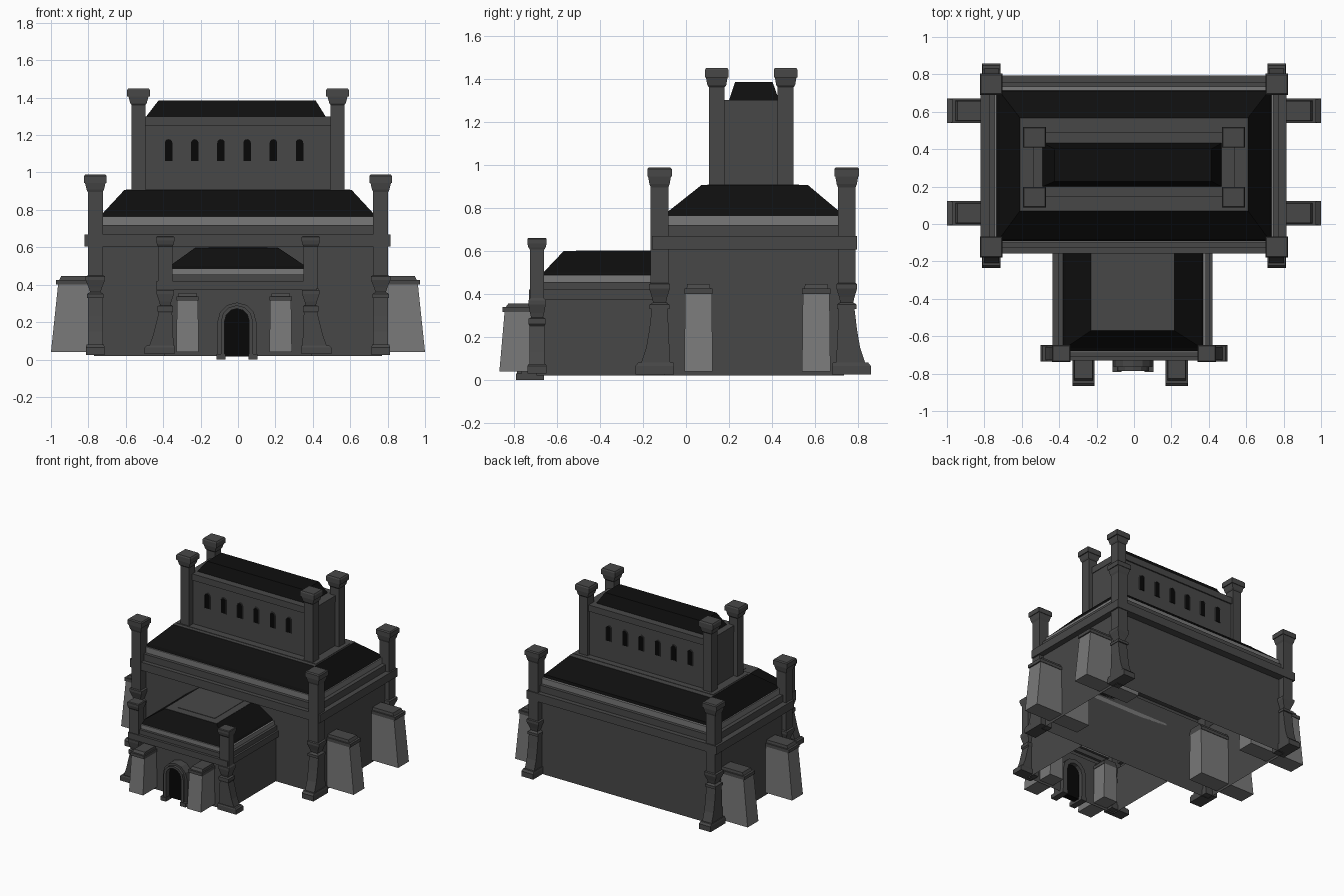
import bpy, bmesh
from math import cos, sin, pi

if "Cube" in bpy.data.objects:
    bpy.data.objects.remove(bpy.data.objects["Cube"])


def material(name, v):
    m = bpy.data.materials.new(name)
    m.diffuse_color = (v, v, v, 1)
    m.use_nodes = True
    m.node_tree.nodes["Principled BSDF"].inputs["Base Color"].default_value = m.diffuse_color
    return m


STONE = material("dark_stone", 0.064)
LIGHT = material("pale_stone", 0.19)
ROOF = material("black_slate", 0.0045)
VOID = material("opening", 0.002)


def finish(name, bm, mat):
    bmesh.ops.recalc_face_normals(bm, faces=bm.faces)
    me = bpy.data.meshes.new(name)
    bm.to_mesh(me)
    bm.free()
    me.materials.append(mat)
    ob = bpy.data.objects.new(name, me)
    bpy.context.collection.objects.link(ob)
    return ob


def loft(name, rings, mat=STONE, bottom=True, top=True):
    """Stack of rectangles (z, x0, x1, y0, y1) skinned together, ends capped on request."""
    bm = bmesh.new()
    loops = [[bm.verts.new((x, y, z)) for x, y in ((a, c), (b, c), (b, d), (a, d))]
             for z, a, b, c, d in rings]
    for lo, hi in zip(loops, loops[1:]):
        for i in range(4):
            j = (i + 1) % 4
            bm.faces.new((lo[i], lo[j], hi[j], hi[i]))
    if bottom:
        bm.faces.new(loops[0][::-1])
    if top:
        bm.faces.new(loops[-1])
    return finish(name, bm, mat)


def box(name, x0, x1, y0, y1, z0, z1, mat=STONE, **caps):
    return loft(name, [(z0, x0, x1, y0, y1), (z1, x0, x1, y0, y1)], mat, **caps)


def arch(cx, half, z0, top, n=8):
    """Outline of a round-headed opening, foot to foot, in x and z."""
    arc = [(cx + half * cos(pi * i / n), top - half + half * sin(pi * i / n)) for i in range(n + 1)]
    return [(cx + half, z0)] + arc + [(cx - half, z0)]


def plate(name, pts, y0, y1, mat):
    """Extrude an x-z outline along y."""
    bm = bmesh.new()
    f = bm.faces.new([bm.verts.new((x, y0, z)) for x, z in pts])
    g = bmesh.ops.extrude_face_region(bm, geom=[f])["geom"]
    bmesh.ops.translate(bm, vec=(0, y1 - y0, 0), verts=[v for v in g if isinstance(v, bmesh.types.BMVert)])
    return finish(name, bm, mat)


def surround(name, inner, outer, y0, y1, mat=STONE):
    """Hollow arch frame between two outlines with equal point counts."""
    bm = bmesh.new()
    rows = [[bm.verts.new((p[0], y, p[1])) for y, p in ((y0, a), (y0, b), (y1, b), (y1, a))]
            for a, b in zip(inner, outer)]
    for a, b in zip(rows, rows[1:]):
        for i in range(4):
            j = (i + 1) % 4
            bm.faces.new((a[i], a[j], b[j], b[i]))
    bm.faces.new(rows[0])
    bm.faces.new(rows[-1][::-1])
    return finish(name, bm, mat)


def pier(name, cx, cy, axis, sign, prof):
    """Corner pier: profile rows are (z, half width, outward reach, inward reach)."""
    rings = []
    for z, w, out, inn in prof:
        lo, hi = (-inn, out) if sign > 0 else (-out, inn)
        if axis == "y":
            rings.append((z, cx - w, cx + w, cy + lo, cy + hi))
        else:
            rings.append((z, cx + lo, cx + hi, cy - w, cy + w))
    return loft(name, rings)


# Main hall: hollow shell of walls, cornice and parapet, then pale eave and hipped roof
W, C, P = (-.77, .77, -.10, .735), (-.82, .815, -.158, .795), (-.775, .775, -.125, .76)
loft("hall_shell", [(.02, *W), (.605, *W), (.605, *C), (.668, *C), (.668, *P), (.72, *P),
                    (.72, -.745, .745, -.10, .735)], bottom=False, top=False)
loft("hall_eave", [(.72, -.745, .745, -.10, .735), (.765, -.745, .745, -.10, .735),
                   (.765, -.735, .735, -.09, .715)], LIGHT, bottom=False, top=False)
loft("hall_roof", [(.765, -.735, .735, -.09, .715), (.785, -.72, .72, -.08, .71),
                   (.904, -.61, .61, .07, .568)], ROOF, bottom=False, top=False)
box("hall_roof_deck", -.61, .61, .07, .568, .903, .906)

# Hall corner piers with flared feet and capitals
hall_prof = [(.025, .05, .112, .068), (.065, .05, .112, .068), (.08, .046, .1, .065), (.08, .04, .085, .05),
             (.15, .04, .062, .046), (.23, .04, .048, .042), (.33, .04, .036, .038),
             (.33, .045, .046, .046), (.35, .045, .046, .046), (.36, .028, .03, .03), (.385, .036, .036, .036),
             (.425, .052, .048, .048), (.445, .052, .048, .048), (.45, .04, .041, .041),
             (.895, .04, .041, .041), (.91, .047, .047, .047), (.945, .055, .053, .053),
             (.945, .061, .057, .057), (.98, .061, .057, .057), (.988, .054, .05, .05)]
for sx in (-1, 1):
    for cy, sy in ((-.123, -1), (.747, 1)):
        pier("hall_pier", sx * .763, cy, "y", sy, hall_prof)

# Clerestory tower: walls, cornice and roof
T, K = (-.535, .535, .155, .478), (-.54, .54, .145, .488)
loft("tower_walls", [(.9, *T), (1.25, *T), (1.25, *K), (1.30, *K)], bottom=False)
box("tower_base", -.60, .60, .10, .525, .903, .909)
loft("tower_roof", [(1.30, -.49, .468, .20, .432), (1.385, -.425, .415, .228, .402)], ROOF, bottom=False)

# Tower corner piers
tower_prof = [(.9, .037, .037, .037), (1.36, .037, .037, .037), (1.37, .044, .044, .044),
              (1.405, .053, .05, .05), (1.405, .061, .055, .055), (1.44, .061, .055, .055), (1.45, .055, .05, .05)]
for sx in (-1, 1):
    for cy in (.143, .463):
        pier("tower_pier", sx * .532, cy, "y", 1, tower_prof)

# Arched tower windows on both long sides
for i in range(6):
    x = -.371 + .14 * i
    for y, s in ((.155, -1), (.478, 1)):
        plate("tower_window", arch(x, .02, 1.06, 1.178, 6), y, y + s * .003, VOID)
        surround("window_frame", arch(x, .02, 1.06, 1.178, 6), arch(x, .024, 1.06, 1.182, 6), y, y + s * .006)

# Front wing: hollow shell with stepped cornice, pale eave and roof
W, C, P, E = (-.395, .395, -.695, -.10), (-.435, .42, -.73, -.10), (-.405, .405, -.71, -.10), (-.385, .385, -.69, -.10)
loft("wing_shell", [(.02, *W), (.372, *W), (.372, *C), (.42, *C), (.42, *P), (.455, *P), (.455, *E)],
     bottom=False, top=False)
loft("wing_eave", [(.455, *E), (.487, *E), (.487, -.38, .37, -.68, -.10)], LIGHT, bottom=False, top=False)
loft("wing_roof", [(.487, -.38, .37, -.68, -.10), (.50, -.365, .36, -.662, -.10),
                   (.597, -.23, .215, -.57, -.10)], ROOF, bottom=False, top=False)
box("wing_roof_deck", -.23, .215, -.57, -.10, .596, .599)
box("wing_deck_panel", -.158, .158, -.51, -.10, .597, .602)

# Wing corner piers, flared sideways
wing_prof = [(.03, .044, .11, .05), (.065, .044, .11, .05), (.075, .04, .1, .05), (.075, .034, .085, .045),
             (.13, .034, .065, .042), (.25, .034, .035, .037), (.26, .04, .042, .042),
             (.285, .04, .042, .042), (.29, .027, .028, .028), (.31, .033, .033, .033),
             (.35, .04, .046, .046), (.37, .04, .046, .046), (.38, .033, .04, .04), (.605, .033, .04, .04),
             (.615, .04, .044, .044), (.635, .045, .049, .049), (.655, .045, .049, .049), (.66, .04, .044, .044)]
for sx in (-1, 1):
    pier("wing_pier", sx * .389, -.692, "x", sx, wing_prof)

# Side buttresses: battered pale body running into the hall, with stepped cap
for sx in (-1, 1):
    for y in (.058, .605):
        def ring(z, reach, h):
            a, b = sorted((sx * .52, sx * reach))
            return (z, a, b, y - h, y + h)
        loft("side_buttress", [ring(.04, 1.0, .066), (ring(.40, .962, .062))], LIGHT)
        loft("side_buttress_cap", [ring(.40, .972, .066), ring(.425, .972, .066),
                                   ring(.425, .955, .055), ring(.446, .945, .052)])

# Front buttresses beside the door
for x in (-.27, .228):
    loft("front_buttress", [(.04, x - .06, x + .06, -.867, -.58), (.315, x - .056, x + .056, -.843, -.58)], LIGHT)
    loft("front_buttress_cap", [(.315, x - .06, x + .06, -.852, -.58), (.338, x - .06, x + .06, -.852, -.58),
                                (.338, x - .05, x + .05, -.838, -.58), (.356, x - .047, x + .047, -.825, -.58)])

# Doorway: dark recess, double arched frame and footing blocks
DX = -.006
plate("door_recess", arch(DX, .066, .015, .275), -.74, -.69, VOID)
surround("door_frame", arch(DX, .065, .01, .272, 6), arch(DX, .085, .01, .29, 6), -.785, -.66)
surround("door_outer_frame", arch(DX, .085, .01, .29, 6), arch(DX, .104, .01, .305, 6), -.765, -.66)
for s in (-1, 1):
    box("door_footing", DX + s * .085 - .024, DX + s * .085 + .024, -.79, -.66, 0, .03)
